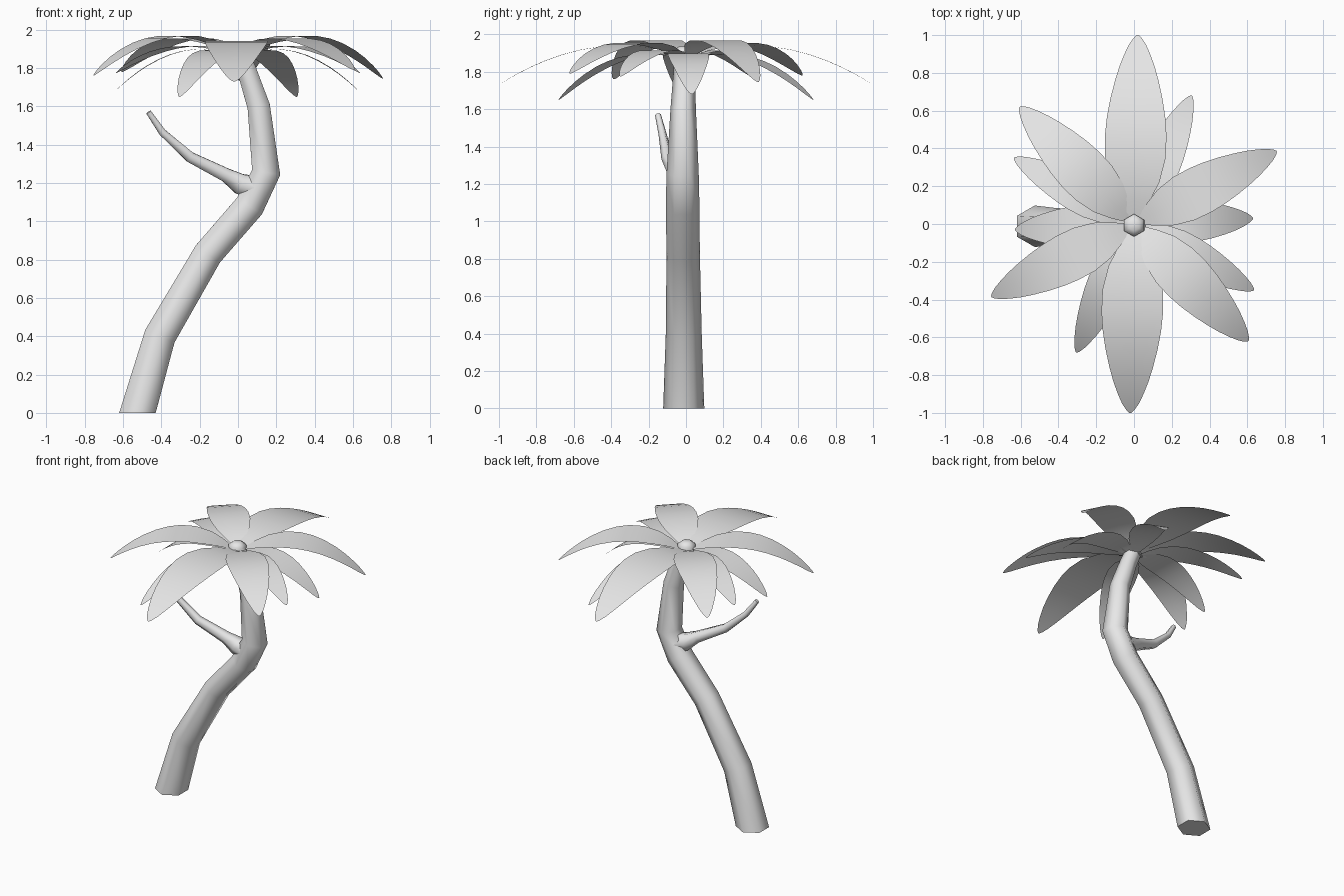
import bpy, bmesh, math
from mathutils import Vector

cube = bpy.data.objects.get("Cube")
if cube:
    bpy.data.objects.remove(cube, do_unlink=True)

grey = bpy.data.materials.new("light_grey")
grey.use_nodes = True
COLOUR = (0.8, 0.8, 0.8, 1)
grey.diffuse_color = COLOUR
grey.node_tree.nodes["Principled BSDF"].inputs["Base Color"].default_value = COLOUR


def finish(name, bm, angle):
    """Turn a bmesh into a smooth-shaded object."""
    mesh = bpy.data.meshes.new(name)
    bm.to_mesh(mesh)
    bm.free()
    mesh.materials.append(grey)
    obj = bpy.data.objects.new(name, mesh)
    bpy.context.collection.objects.link(obj)
    bpy.ops.object.select_all(action='DESELECT')
    obj.select_set(True)
    bpy.context.view_layer.objects.active = obj
    bpy.ops.object.shade_smooth_by_angle(angle=math.radians(angle))
    return obj


def tube(name, path, sides=6):
    """Tapered tube through (x, y, z, radius) points, capped at both ends."""
    bm = bmesh.new()
    pts = [Vector(p[:3]) for p in path]
    rings = []
    for i, p in enumerate(pts):
        before = (p - pts[max(i - 1, 0)]).normalized()
        after = (pts[min(i + 1, len(pts) - 1)] - p).normalized()
        tangent = (before + after).normalized()
        if p.z == 0:
            tangent = Vector((0, 0, 1))      # flat cut on the ground
        across = Vector((0, 1, 0)).cross(tangent).normalized()
        side = tangent.cross(across)
        ring = []
        for k in range(sides):
            a = math.tau * k / sides
            ring.append(bm.verts.new(p + path[i][3] * (side * math.cos(a) + across * math.sin(a))))
        rings.append(ring)
    for r, s in zip(rings, rings[1:]):
        for k in range(sides):
            n = (k + 1) % sides
            bm.faces.new((r[k], r[n], s[n], s[k]))
    bm.faces.new(rings[0][::-1])
    bm.faces.new(rings[-1])
    bmesh.ops.recalc_face_normals(bm, faces=bm.faces[:])
    return finish(name, bm, 62)


# (fraction of length, fraction of half width)
OUTLINE = [(0, .12), (.1, .5), (.2, .8), (.33, .98), (.45, 1), (.55, .95), (.65, .85),
           (.75, .71), (.83, .57), (.9, .41), (.95, .27), (.985, .13), (1, .03)]


def leaf(name, tip, half_width, base_z, peak_z):
    """Thin arched blade from the crown out to its tip."""
    bm = bmesh.new()
    x, y, z = tip
    out = Vector((x, y, 0))
    side = Vector((-y, x, 0)).normalized()
    rise = math.sqrt(peak_z - base_z)
    b = (rise + math.sqrt(peak_z - z)) ** 2
    a = 2 * rise * math.sqrt(b)
    rows = []
    for u, w in OUTLINE:
        mid = out * (0.03 + 0.97 * u) + Vector((0, 0, base_z + a * u - b * u * u))
        rows.append([bm.verts.new(mid + side * half_width * w * t) for t in (-1, 0, 1)])
    for r, s in zip(rows, rows[1:]):
        for k in range(2):
            bm.faces.new((r[k], s[k], s[k + 1], r[k + 1]))
    return finish(name, bm, 60)


# Trunk and its bare branch
tube("trunk", [(-.525, -.012, 0, .11), (-.408, -.012, .40, .096), (-.157, -.015, .83, .089),
               (.06, -.018, 1.08, .09), (.147, -.018, 1.255, .086), (.108, -.015, 1.6, .068),
               (.045, -.01, 1.79, .058), (.005, -.007, 1.89, .055)])
tube("branch", [(.1, -.02, 1.17, .075), (.01, -.03, 1.195, .062), (-.06, -.05, 1.24, .042),
                (-.25, -.1, 1.335, .032), (-.395, -.125, 1.465, .022), (-.467, -.15, 1.57, .016)])

# Small bud at the middle of the crown
tube("crown_bud", [(0, -.007, 1.87, .06), (0, -.007, 1.915, .06), (0, -.007, 1.935, .03)])

# Leaves come in opposite pairs: tip, opposite tip height, half width, base height, peak height
upper = [((.02, 1.0, 1.73), 1.73, .163, 1.89, 1.94),
         ((.755, .385, 1.745), 1.76, .13, 1.88, 1.97),
         ((.605, -.62, 1.79), 1.78, .135, 1.88, 1.955)]
lower = [((.305, .68, 1.65), 1.65, .105, 1.87, 1.895),
         ((.63, .03, 1.68), 1.69, .11, 1.87, 1.9),
         ((.635, -.35, 1.775), 1.775, .1, 1.87, 1.915)]
for layer, leaves in (("upper", upper), ("lower", lower)):
    for i, (tip, other_z, width, base, peak) in enumerate(leaves):
        leaf(f"{layer}_leaf_{i + 1}_a", tip, width, base, peak)
        leaf(f"{layer}_leaf_{i + 1}_b", (-tip[0], -tip[1], other_z), width, base, peak)
